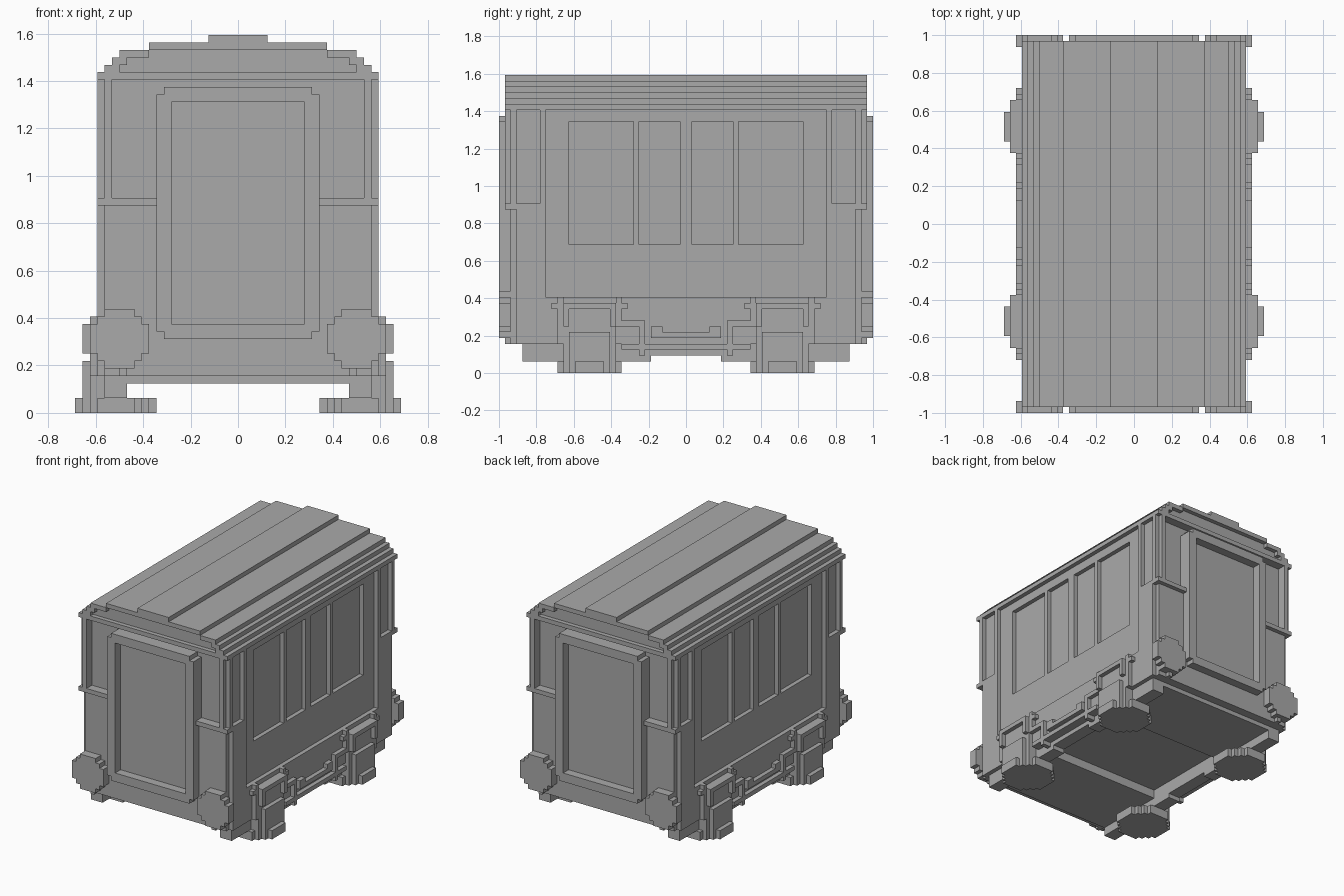
import bpy, bmesh

old = bpy.data.objects.get("Cube")
if old:
    bpy.data.objects.remove(old, do_unlink=True)

U = 1 / 32  # block size

grey = bpy.data.materials.new("plain grey")
grey.use_nodes = True
COLOUR = (0.4, 0.4, 0.4, 1)
grey.diffuse_color = COLOUR
grey.node_tree.nodes["Principled BSDF"].inputs["Base Color"].default_value = COLOUR


def span(a, b):
    """Block range along one axis."""
    return (a * U, b * U)


def part(name, boxes):
    """Boxes given as x, y, z ranges; those touching an axis are made whole,
    all others are mirrored to every side."""
    bm = bmesh.new()
    for box in boxes:
        x, y, z = (span(*r) for r in box)
        xs = [(-x[1], x[1])] if x[0] == 0 else [x, (-x[1], -x[0])]
        ys = [(-y[1], y[1])] if y[0] == 0 else [y, (-y[1], -y[0])]
        for bx in xs:
            for by in ys:
                verts = bmesh.ops.create_cube(bm, size=1)["verts"]
                for v in verts:
                    for axis, r in enumerate((bx, by, z)):
                        v.co[axis] = r[1] if v.co[axis] > 0 else r[0]
    mesh = bpy.data.meshes.new(name)
    bm.to_mesh(mesh)
    bm.free()
    mesh.materials.append(grey)
    obj = bpy.data.objects.new(name, mesh)
    bpy.context.collection.objects.link(obj)
    return obj


END = 31   # roof end
WALL = 29  # end wall
FULL = (0, WALL)

# Body core, whose outer faces are the window panes
part("body_core", [((0, 17), FULL, (6, 46))])

# Side panel with four window openings
part("side_panel", [
    ((17, 18), FULL, (5, 22)),
    ((17, 18), FULL, (43, 46)),
    ((17, 18), (0, 1), (22, 43)),
    ((17, 18), (8, 9), (22, 43)),
    ((17, 18), (20, WALL), (22, 43)),
])

# Outer side skin around the recessed panel and the corner windows
part("side_frame", [
    ((18, 19), FULL, (5, 13)),
    ((18, 19), (24, WALL), (13, WALL)),
    ((18, 19), (24, 25), (WALL, 45)),
])

# End walls, sill ledges and corner posts
part("end_wall", [((0, 18), (WALL, 30), (6, 28))])
part("end_ledge", [((11, 19), (WALL, END), (28, WALL))])
part("corner_post", [
    ((17, 18), (WALL, END), (WALL, 45)),
    ((18, 19), (WALL, 30), (WALL, 45)),
])

# Door frame with clipped corners
part("door_frame", [
    ((9, 11), (WALL, 32), (11, 43)),
    ((0, 10), (WALL, 32), (10, 12)),
    ((0, 10), (WALL, 32), (42, 44)),
])
part("door_leaf", [((0, 9), (WALL, 30), (12, 42))])

# Stepped roof; the end gables sit one block back
steps = [(19, 19, 45), (18, 16, 46), (17, 15, 47), (16, 12, 48), (12, 0, 49), (4, 0, 50)]
roof, gable = [], []
for outer, inner, z in steps:
    level = (z, z + 1)
    if inner == outer:
        roof.append(((0, outer), (0, END), level))
    else:
        roof.append(((inner, outer), (0, END), level))
        if inner:
            gable.append(((0, inner), (0, 30), level))
part("roof", roof)
part("gable", gable)

# Underframe: raised centre floor, end floors and side rails
part("floor", [
    ((0, 18), (11, 28), (4, 6)),
    ((15, 18), (0, 11), (4, 6)),
    ((0, 18), (28, 30), (5, 6)),
])
part("side_rail", [
    ((15, 18), (6, 28), (2, 4)),
    ((15, 18), (0, 6), (3, 4)),
])
part("end_step", [((15, 16), (28, END), (5, 6))])

# Rounded buffers, stacked from three widths around their centre
part("buffer", [((16 - w, 16 + w), (30, 32), (10 - h, 10 + h))
                for w, h in ((4, 2), (3, 3), (2, 4))])

# Lying wheel discs with stepped rims
MID = 16.5
part("wheel", [((MID - w, MID + w), (MID - h, MID + h), (0, 2))
               for w, h in ((5.5, 2.5), (4.5, 3.5), (3.5, 4.5), (2.5, 5.5))])

# Axle brackets on the sides
part("axle_bracket", [
    ((15, 20), (12, 21), (2, 11)),
    ((18, 20), (10, 23), (11, 12)),
    ((18, 20), (21, 22), (5, 13)),
    ((18, 20), (11, 12), (8, 13)),
    ((20, 21), (12, 13), (8, 12)),
    ((20, 21), (20, 21), (8, 12)),
    ((20, 21), (13, 20), (11, 12)),
])
part("axle_box", [((18, 21), (13, 20), (2, 7))])

# Truss between the brackets
part("truss", [
    ((18, 20), (7, 8), (3, 9)),
    ((18, 20), (8, 11), (8, 9)),
    ((18, 20), (0, 11), (4, 5)),
    ((18, 20), (0, 6), (6, 7)),
    ((18, 20), (4, 6), (7, 8)),
])
